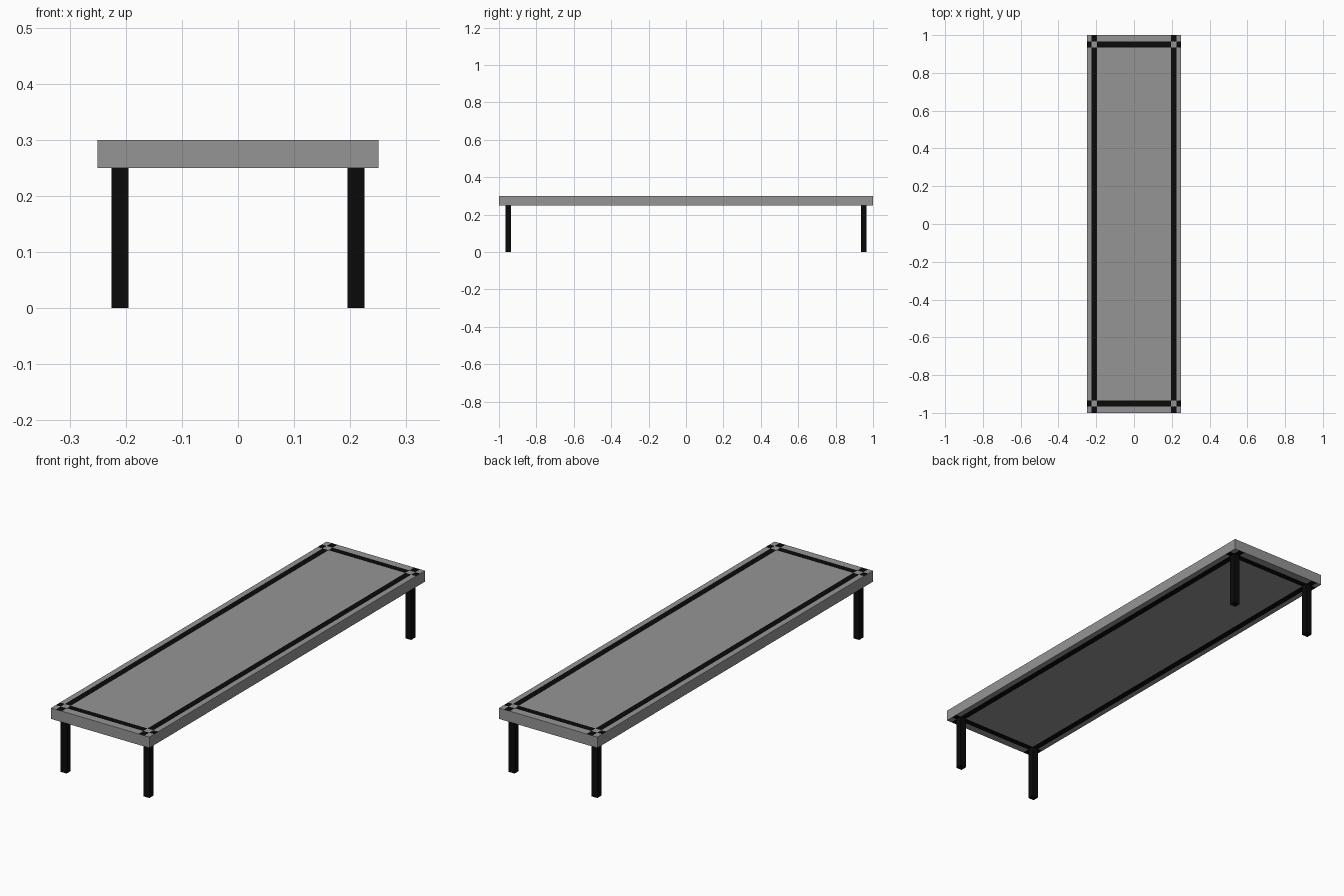
import bpy, bmesh
from mathutils import Matrix, Vector

if "Cube" in bpy.data.objects:
    bpy.data.objects.remove(bpy.data.objects["Cube"])

W, L = 0.25, 1.0            # half width, half length of the top
Z0, Z1 = 0.25, 0.30         # underside and top surface
XI, XO = 0.195, 0.225       # inlay band / leg limits in x
YI, YO = 0.935, 0.965       # inlay band / leg limits in y


def material(name, value):
    m = bpy.data.materials.new(name)
    m.diffuse_color = (value, value, value, 1)
    m.use_nodes = True
    m.node_tree.nodes["Principled BSDF"].inputs["Base Color"].default_value = m.diffuse_color
    return m


grey = material("grey", 0.3)
black = material("black", 0.003)


def box(bm, lo, hi):
    lo, hi = Vector(lo), Vector(hi)
    bmesh.ops.create_cube(bm, size=1, matrix=Matrix.Translation((lo + hi) / 2)
                          @ Matrix.Diagonal((*(hi - lo), 1)))


def finish(name, bm, mats):
    me = bpy.data.meshes.new(name)
    bm.to_mesh(me)
    bm.free()
    for m in mats:
        me.materials.append(m)
    ob = bpy.data.objects.new(name, me)
    bpy.context.collection.objects.link(ob)
    return ob


# Bench top: slab cut by loops, with black inlay bands above and below
bm = bmesh.new()
box(bm, (-W, -L, Z0), (W, L, Z1))
for axis, cuts in ((0, (XI, XO)), (1, (YI, YO))):
    for c in cuts:
        for s in (-1, 1):
            co, no = Vector(), Vector()
            co[axis], no[axis] = s * c, 1
            bmesh.ops.bisect_plane(bm, geom=bm.verts[:] + bm.edges[:] + bm.faces[:],
                                   plane_co=co, plane_no=no)
bm.normal_update()
for f in bm.faces:
    c = f.calc_center_median()
    in_x = XI < abs(c.x) < XO
    in_y = YI < abs(c.y) < YO
    # crossings of two bands stay grey
    if abs(f.normal.z) > 0.5 and in_x != in_y:
        f.material_index = 1
finish("bench_top", bm, (grey, black))

# Four square legs under the band crossings
for sy, end in ((-1, "front"), (1, "back")):
    for sx, side in ((-1, "left"), (1, "right")):
        x, y = sx * (XI + XO) / 2, sy * (YI + YO) / 2
        hx, hy = (XO - XI) / 2, (YO - YI) / 2
        bm = bmesh.new()
        box(bm, (x - hx, y - hy, 0), (x + hx, y + hy, Z0))
        finish(f"{end}_{side}_leg", bm, (black,))
